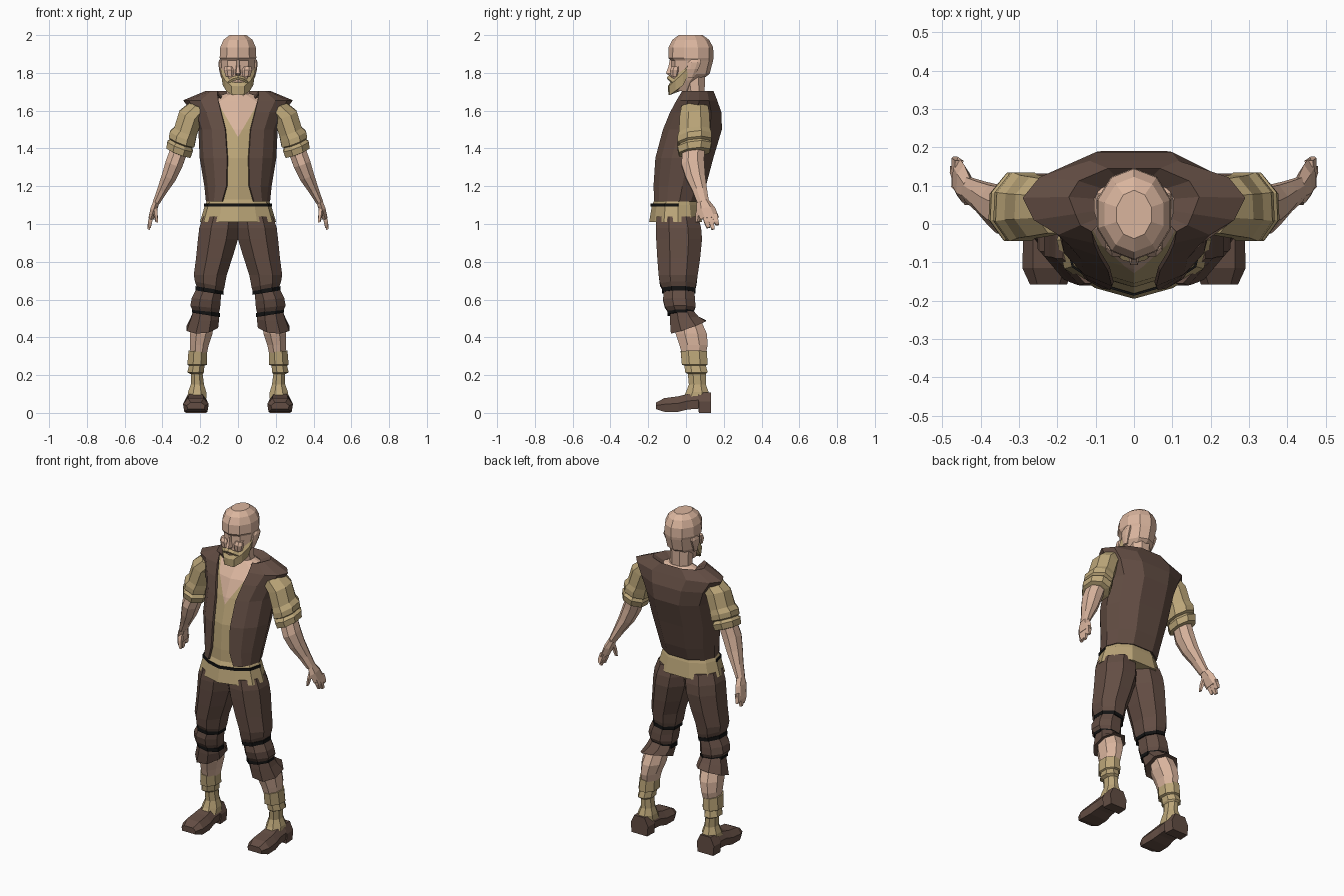
import bpy, bmesh, math
from mathutils import Vector


def material(name, rgb):
    m = bpy.data.materials.new(name)
    m.diffuse_color = (*rgb, 1)
    return m


SKIN = material("skin", (0.70, 0.46, 0.34))
LINEN = material("linen", (0.50, 0.38, 0.19))
BROWN = material("brown_cloth", (0.125, 0.075, 0.057))
BLACK = material("black_cord", (0.006, 0.006, 0.006))


def finish(name, bm, mats, mirror=False, thick=0):
    bmesh.ops.recalc_face_normals(bm, faces=bm.faces)
    me = bpy.data.meshes.new(name)
    bm.to_mesh(me)
    bm.free()
    for m in mats:
        me.materials.append(m)
    ob = bpy.data.objects.new(name, me)
    bpy.context.collection.objects.link(ob)
    if thick:
        mod = ob.modifiers.new("thickness", "SOLIDIFY")
        mod.thickness, mod.offset = thick, -1
    if mirror:
        ob.modifiers.new("mirror", "MIRROR").use_mirror_merge = False
    return ob


def skin_rings(rings, closed=True, cap=True):
    """Join a stack of rings with quads."""
    bm = bmesh.new()
    vs = [[bm.verts.new(p) for p in r] for r in rings]
    n = len(vs[0])
    for a, b in zip(vs, vs[1:]):
        for i in range(n if closed else n - 1):
            j = (i + 1) % n
            bm.faces.new((a[i], a[j], b[j], b[i]))
    if cap and closed:
        bm.faces.new(vs[0])
        bm.faces.new(vs[-1])
    return bm


def loft(name, rings, mat, mirror=False, closed=True, cap=True, thick=0):
    return finish(name, skin_rings(rings, closed, cap), [mat], mirror, thick)


def oval(cx, cy, z, rx, ry, tx=0, ty=0, n=8):
    """Horizontal faceted ring, tilted by tx and ty."""
    k = 1 / math.cos(math.pi / n)
    out = []
    for i in range(n):
        a = 2 * math.pi * (i + 0.5) / n
        x, y = rx * k * math.cos(a), ry * k * math.sin(a)
        out.append((cx + x, cy + y, z + tx * x + ty * y))
    return out


def box_ring(x0, x1, y0, y1, z, tx=0, ty=0):
    return oval((x0 + x1) / 2, (y0 + y1) / 2, z, (x1 - x0) / 2, (y1 - y0) / 2, tx, ty)


def torso_ring(z, w, yf, yb, xo=0):
    """Symmetric body section starting at the front opening."""
    d = yb - yf
    half = [(xo, yf), ((xo + w) / 2, yf + .1 * d), (.9 * w, yf + .28 * d),
            (w, yf + .55 * d), (.85 * w, yf + .8 * d), (.4 * w, yb)]
    return ([(x, y, z) for x, y in half] +
            [(-x, y, z) for x, y in reversed(half) if x > 0])


def limb(name, stations, mat, n=8, axis=(.36, .12, -.92)):
    """Tube whose rings lie across the given axis: x, y, z, width, depth."""
    w = Vector(axis).normalized()
    u = Vector((0, 1, 0)).cross(w).normalized()
    v = w.cross(u)
    rings = []
    for x, y, z, a, b in stations:
        c = Vector((x, y, z))
        rings.append([c + u * a * math.cos(t) + v * b * math.sin(t)
                      for t in (2 * math.pi * (i + .5) / n for i in range(n))])
    return loft(name, rings, mat, True)


# shirt with an open neck: cut along a V, skin above it
bm = skin_rings([torso_ring(*r) for r in [
    (1.01, .202, -.195, .085), (1.10, .175, -.18, .07), (1.13, .16, -.165, .06),
    (1.2, .16, -.165, .085), (1.35, .185, -.155, .125), (1.5, .19, -.118, .17),
    (1.6, .225, -.075, .165), (1.65, .19, -.03, .13), (1.69, .07, 0, .10)]])
for s in (-1, 1):
    bmesh.ops.bisect_plane(bm, geom=bm.verts[:] + bm.edges[:] + bm.faces[:],
                           plane_co=(0, 0, 1.46), plane_no=(-s * 1.7, 0, 1))
for f in bm.faces:
    c = f.calc_center_median()
    if (c.z > 1.46 + 1.7 * abs(c.x) and c.y < .04) or c.z > 1.66:
        f.material_index = 1
finish("shirt", bm, [LINEN, SKIN])

# open sleeveless vest
loft("vest", [torso_ring(*r) for r in [
    (1.12, .170, -.168, .075, .085), (1.2, .178, -.172, .105, .062),
    (1.35, .203, -.162, .145, .058), (1.5, .21, -.122, .19, .068),
    (1.59, .245, -.085, .188, .09), (1.655, .29, -.05, .165, .105),
    (1.705, .17, -.02, .145, .11), (1.675, .1, .005, .115, .085)]],
    BROWN, closed=False, thick=.012)

# cord belt across the front of the shirt
belt = []
for z in (1.092, 1.108):
    r = torso_ring(z, .18, -.187, .078)
    belt.append([r[i] for i in (-3, -2, -1, 0, 1, 2, 3)])
    belt[-1] = belt[-1][0:]
loft("belt", belt, BLACK, closed=False, thick=.006)

# trousers
loft("trouser_leg", [box_ring(*r) for r in [
    (-.01, .185, -.155, .065, 1.04), (-.01, .205, -.16, .08, .98),
    (.0, .212, -.158, .085, .92), (.03, .222, -.152, .075, .82),
    (.06, .234, -.145, .062, .73), (.072, .228, -.138, .055, .68, .2),
    (.082, .215, -.12, .045, .645, .2)]], BROWN, True)
loft("knee_wrap", [box_ring(*r) for r in [
    (.088, .218, -.115, .042, .65, .2), (.092, .245, -.122, .048, .60, .1),
    (.095, .252, -.112, .05, .56, .1), (.105, .235, -.09, .035, .525, .1)]], BROWN, True)
loft("trouser_cuff", [box_ring(*r) for r in [
    (.105, .235, -.085, .038, .54, .1), (.1, .25, -.085, .065, .50, 0, .15),
    (.105, .272, -.08, .105, .455, -.1, .35), (.13, .25, -.05, .08, .46, -.1, .35)]],
    BROWN, True)

# tied cords above and below the knee
for name, x0, x1, y0, y1, z in [("upper_cord", .078, .226, -.128, .05, .648),
                                ("lower_cord", .096, .243, -.098, .042, .53)]:
    loft(name, [box_ring(x0, x1, y0, y1, z + h, .16) for h in (-.011, .011)], BLACK, True)

# bare shins, footwraps
loft("shin", [box_ring(*r) for r in [
    (.125, .245, -.055, .075, .50), (.135, .255, -.055, .11, .42),
    (.155, .255, -.035, .115, .36), (.17, .25, -.015, .1, .29)]], SKIN, True)
loft("footwrap", [box_ring(*r) for r in [
    (.165, .262, -.028, .11, .325, .1), (.165, .268, -.022, .115, .255),
    (.178, .26, -.008, .105, .25), (.18, .268, -.005, .115, .215),
    (.187, .25, .01, .105, .205), (.18, .25, .015, .105, .15),
    (.168, .265, -.0, .12, .11), (.168, .268, -.02, .12, .075)]], LINEN, True)

# shoes: sections from toe to heel
shoe = []
for y, w, lo, hi in [(-.158, .048, .02, .055), (-.115, .068, .006, .078),
                     (-.04, .066, .006, .088), (.01, .058, .018, .1),
                     (.065, .058, .022, .105), (.068, .062, 0, .108), (.132, .058, 0, .108)]:
    c, m = .223, lo + .55 * (hi - lo)
    shoe.append([(c - .9 * w, y, lo), (c + .9 * w, y, lo), (c + w, y, m),
                 (c + .6 * w, y, hi), (c - .6 * w, y, hi), (c - w, y, m)])
loft("shoe", shoe, BROWN, True)

# rolled sleeves
limb("sleeve", [
    (.20, .045, 1.625, .06, .075), (.25, .045, 1.575, .07, .085),
    (.278, .045, 1.49, .068, .09), (.292, .045, 1.465, .078, .098),
    (.298, .045, 1.435, .078, .098), (.302, .045, 1.428, .064, .08),
    (.306, .045, 1.412, .078, .098), (.314, .045, 1.378, .074, .09),
    (.316, .047, 1.375, .052, .065)], LINEN)

# forearms and hands
limb("forearm", [
    (.305, .04, 1.41, .05, .062), (.338, .036, 1.32, .05, .066),
    (.365, .05, 1.25, .043, .056), (.4, .072, 1.18, .03, .042),
    (.432, .09, 1.115, .02, .034)], SKIN)
limb("palm", [
    (.43, .089, 1.125, .018, .032), (.445, .105, 1.08, .021, .05),
    (.46, .125, 1.03, .016, .05)], SKIN, n=6)
for i, tip in enumerate([(.468, .118, .98), (.474, .143, .972), (.466, .167, .995)]):
    y = .1 + .026 * i
    limb("finger_%d" % (i + 1), [
        (.456, y, 1.05, .016, .019), (.466, (y + tip[1]) / 2, 1.01, .015, .018),
        (*tip, .009, .012)], SKIN, n=4)
limb("thumb", [(.44, .085, 1.095, .016, .022), (.437, .068, 1.055, .015, .019),
               (.43, .06, 1.01, .009, .011)], SKIN, n=5)

# neck and head
loft("neck", [oval(0, *r) for r in [
    (.05, 1.62, .09, .06), (.048, 1.69, .062, .05), (.04, 1.8, .062, .062)]], SKIN)
loft("head", [oval(0, (yf + yb) / 2, z, w, (yb - yf) / 2, 0, 0, 10)
              for z, w, yf, yb in [
    (1.705, .045, -.06, .03), (1.76, .072, -.078, .075), (1.795, .084, -.076, .12),
    (1.865, .09, -.074, .138), (1.88, .097, -.088, .14), (1.935, .094, -.086, .138),
    (1.975, .077, -.068, .118), (2.0, .045, -.035, .085)]], SKIN)

# nose wedge, brows and ears
loft("nose", [[(-w, -.06, z), (-w * .5, y, z), (w * .5, y, z), (w, -.06, z)]
              for z, w, y in [(1.785, .016, -.085), (1.797, .02, -.107),
                              (1.83, .013, -.094), (1.868, .011, -.086)]], SKIN)
loft("cheek", [box_ring(*r) for r in [
    (.022, .066, -.079, -.04, 1.78), (.018, .074, -.085, -.03, 1.815),
    (.025, .07, -.074, -.03, 1.835)]], SKIN, True)
loft("ear", [box_ring(*r) for r in [
    (.07, .09, .01, .04, 1.775), (.08, .101, .005, .065, 1.82),
    (.08, .104, .01, .08, 1.855), (.08, .098, .03, .075, 1.872)]], SKIN, True)

# beard strip around the jaw, moustache
cols = [(0, -.096, 1.748, 1.685), (.035, -.09, 1.752, 1.682), (.068, -.056, 1.785, 1.705),
        (.088, -.015, 1.825, 1.735), (.091, .01, 1.845, 1.785)]
cols = [(-x, y, t, b) for x, y, t, b in reversed(cols[1:])] + cols
loft("beard", [[(x * .9, y * .88, t) for x, y, t, b in cols],
               [(x * 1.02, y, t - .3 * (t - b)) for x, y, t, b in cols],
               [(x * .92, y * .97, b) for x, y, t, b in cols],
               [(x * .6, y * .4, b + .02) for x, y, t, b in cols]], LINEN, closed=False)
loft("moustache", [[(x, y + dy, z + dz) for x, y, z in [
    (-.055, -.068, 1.745), (-.03, -.092, 1.762), (0, -.1, 1.77),
    (.03, -.092, 1.762), (.055, -.068, 1.745)]]
    for dy, dz in [(.012, .018), (-.002, .006), (.004, -.006)]],
    LINEN, closed=False, thick=.008)
